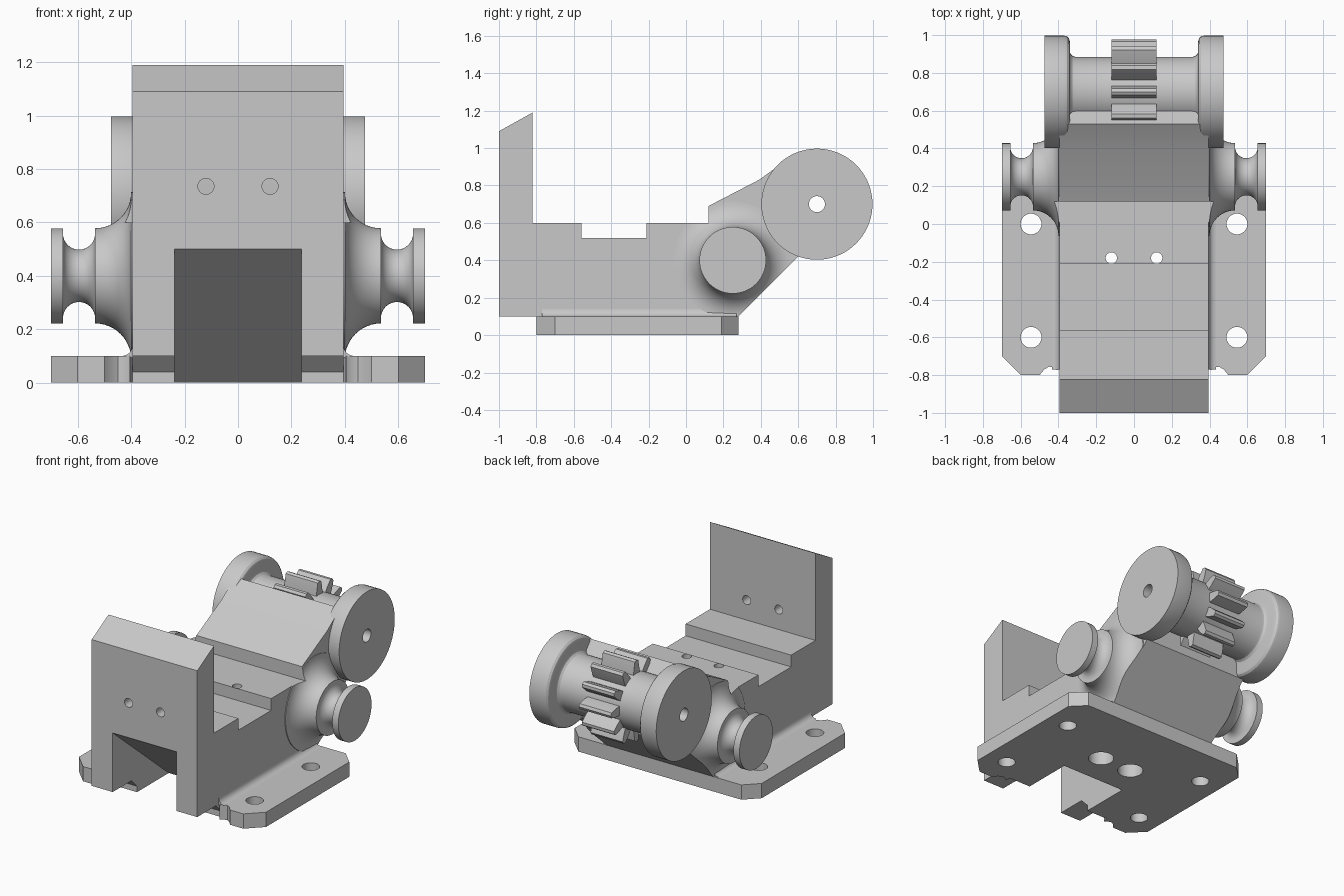
import bpy, bmesh, math
from math import sin, cos, pi, tau

if "Cube" in bpy.data.objects:
    bpy.data.objects.remove(bpy.data.objects["Cube"])

grey = bpy.data.materials.new("plain grey")
grey.use_nodes = True
grey.diffuse_color = (0.58, 0.58, 0.58, 1)
grey.node_tree.nodes["Principled BSDF"].inputs["Base Color"].default_value = grey.diffuse_color


def finish(name, bm):
    bmesh.ops.recalc_face_normals(bm, faces=bm.faces)
    mesh = bpy.data.meshes.new(name)
    bm.to_mesh(mesh)
    bm.free()
    mesh.materials.append(grey)
    ob = bpy.data.objects.new(name, mesh)
    bpy.context.collection.objects.link(ob)
    return ob


def prism(name, pts, axis, lo, hi):
    """Extrude a closed 2D outline along one axis."""
    place = {"x": lambda a, b, t: (t, a, b),
             "y": lambda a, b, t: (a, t, b),
             "z": lambda a, b, t: (a, b, t)}[axis]
    bm = bmesh.new()
    ends = [[bm.verts.new(place(a, b, t)) for a, b in pts] for t in (lo, hi)]
    for end in ends:
        bm.faces.new(end)
    n = len(pts)
    for i in range(n):
        j = (i + 1) % n
        bm.faces.new((ends[0][i], ends[0][j], ends[1][j], ends[1][i]))
    return finish(name, bm)


def circle(a, b, r, n=32):
    return [(a + r * cos(tau * i / n), b + r * sin(tau * i / n)) for i in range(n)]


def lathe(name, profile, y, z, n=72):
    """Turn an (x, radius) profile about an axis parallel to x."""
    bm = bmesh.new()
    rings = [[bm.verts.new((x, a, b)) for a, b in circle(y, z, r, n)] for x, r in profile]
    for p, q in zip(rings, rings[1:]):
        for i in range(n):
            j = (i + 1) % n
            bm.faces.new((p[i], p[j], q[j], q[i]))
    bm.faces.new(rings[0])
    bm.faces.new(rings[-1])
    return finish(name, bm)


def boolean(ob, cutters, operation="DIFFERENCE"):
    bpy.context.view_layer.objects.active = ob
    for c in cutters:
        m = ob.modifiers.new("cut", "BOOLEAN")
        m.operation, m.solver, m.object = operation, "EXACT", c
        bpy.ops.object.modifier_apply(modifier=m.name)


def mirrored(pts):
    return pts + [(-x, y) for x, y in reversed(pts)]


# Main body: side profile with back wall, stepped seat and ramped arm
body_side = [(-1, 0.1), (-1, 1.09), (-0.82, 1.19), (-0.82, 0.6), (-0.56, 0.6),
             (-0.56, 0.52), (-0.21, 0.52), (-0.21, 0.6), (0.12, 0.6), (0.12, 0.69),
             (0.39, 0.83), (0.53, 0.93), (0.6, 0.85), (0.6, 0.42), (0.28, 0.1),
             (0.27, 0.04), (-0.74, 0.04), (-0.8, 0.1)]
body = prism("body", body_side, "x", -0.395, 0.395)

# Base plate with chamfered corners and rounded front notches
half_plate = [(0.395, -0.74), (0.405, -0.775), (0.425, -0.76), (0.45, -0.755),
              (0.475, -0.77), (0.5, -0.8), (0.6, -0.8), (0.7, -0.7), (0.7, 0.19), (0.61, 0.28)]
plate = prism("base_plate", mirrored(half_plate), "z", 0, 0.1)

# Concave fillets between body and plate
r = 0.04
arc = [(0.395 + r - r * cos(a), 0.1 + r - r * sin(a)) for a in [pi / 2 * i / 6 for i in range(7)]]
for side, label in ((1, "left"), (-1, "right")):
    pts = [(side * x, z) for x, z in [(0.38, 0.14)] + arc + [(0.38, 0.09)]]
    prism(label + "_base_fillet", pts, "y", -0.77, 0.27)

# Side pulleys: grooved posts that flare into the body, trimmed to its outline
wide = prism("trim", body_side, "x", -0.9, 0.9)
flare = [(0.535 - 0.135 * cos(a), 0.313 - 0.135 * sin(a))
         for a in [pi / 2 * i / 12 for i in range(13)]]
groove = [(0.595 - 0.06 * cos(a), 0.158 - 0.06 * sin(a))
          for a in [pi * i / 16 for i in range(17)]]
post = [(0.37, 0.313)] + flare + groove + [(0.655, 0.178), (0.7, 0.178)]
for side, label in ((1, "left"), (-1, "right")):
    ob = lathe(label + "_side_pulley", [(side * x, rad) for x, rad in post], 0.25, 0.4)
    boolean(ob, [wide], "INTERSECT")

# Rear spool with rounded flanges
flange = [(-0.475, 0.297), (-0.37, 0.297), (-0.355, 0.293), (-0.344, 0.282), (-0.34, 0.267),
          (-0.34, 0.215), (-0.336, 0.2), (-0.325, 0.189), (-0.31, 0.185)]
spool = lathe("rear_spool", mirrored(flange), 0.7, 0.7)

# Gear around the middle of the spool
tooth = [(-0.36, 0.175), (-0.25, 0.22), (-0.13, 0.268), (0, 0.276),
         (0.13, 0.268), (0.25, 0.22), (0.36, 0.175)]
teeth = 12
gear_outline = [(0.7 + rad * cos(tau * (i + off) / teeth), 0.7 + rad * sin(tau * (i + off) / teeth))
                for i in range(teeth) for off, rad in tooth]
gear = prism("gear", gear_outline, "x", -0.12, 0.12)

# Cutters: front slot, bolt holes, counterbores, axle bore
slot = prism("slot_cutter", [(-1.12, -0.1), (-1.12, 0.6), (-0.28, -0.1)], "x", -0.238, 0.238)
bore = prism("bore_cutter", circle(0.7, 0.7, 0.043), "x", -0.8, 0.8)
seat_holes, wall_holes, plate_holes = [], [], []
for s in (1, -1):
    seat_holes.append(prism("seat_cutter", circle(s * 0.12, -0.18, 0.03), "z", -0.1, 0.7))
    seat_holes.append(prism("counterbore_cutter", circle(s * 0.12, -0.18, 0.08), "z", -0.1, 0.4))
    wall_holes.append(prism("wall_cutter", circle(s * 0.12, 0.735, 0.03), "y", -1.1, -0.7))
    for y in (0, -0.6):
        plate_holes.append(prism("plate_cutter", circle(s * 0.545, y, 0.055), "z", -0.1, 0.2))

boolean(body, [slot, bore] + seat_holes + wall_holes)
boolean(plate, [slot] + seat_holes + plate_holes)
boolean(spool, [bore])
boolean(gear, [bore])
for c in [wide, slot, bore] + seat_holes + wall_holes + plate_holes:
    bpy.data.objects.remove(c)

# Smooth round surfaces, keep edges sharp
for ob in bpy.context.collection.objects:
    if ob.type == "MESH":
        bpy.ops.object.select_all(action="DESELECT")
        ob.select_set(True)
        bpy.context.view_layer.objects.active = ob
        bpy.ops.object.shade_smooth_by_angle(angle=math.radians(28))
